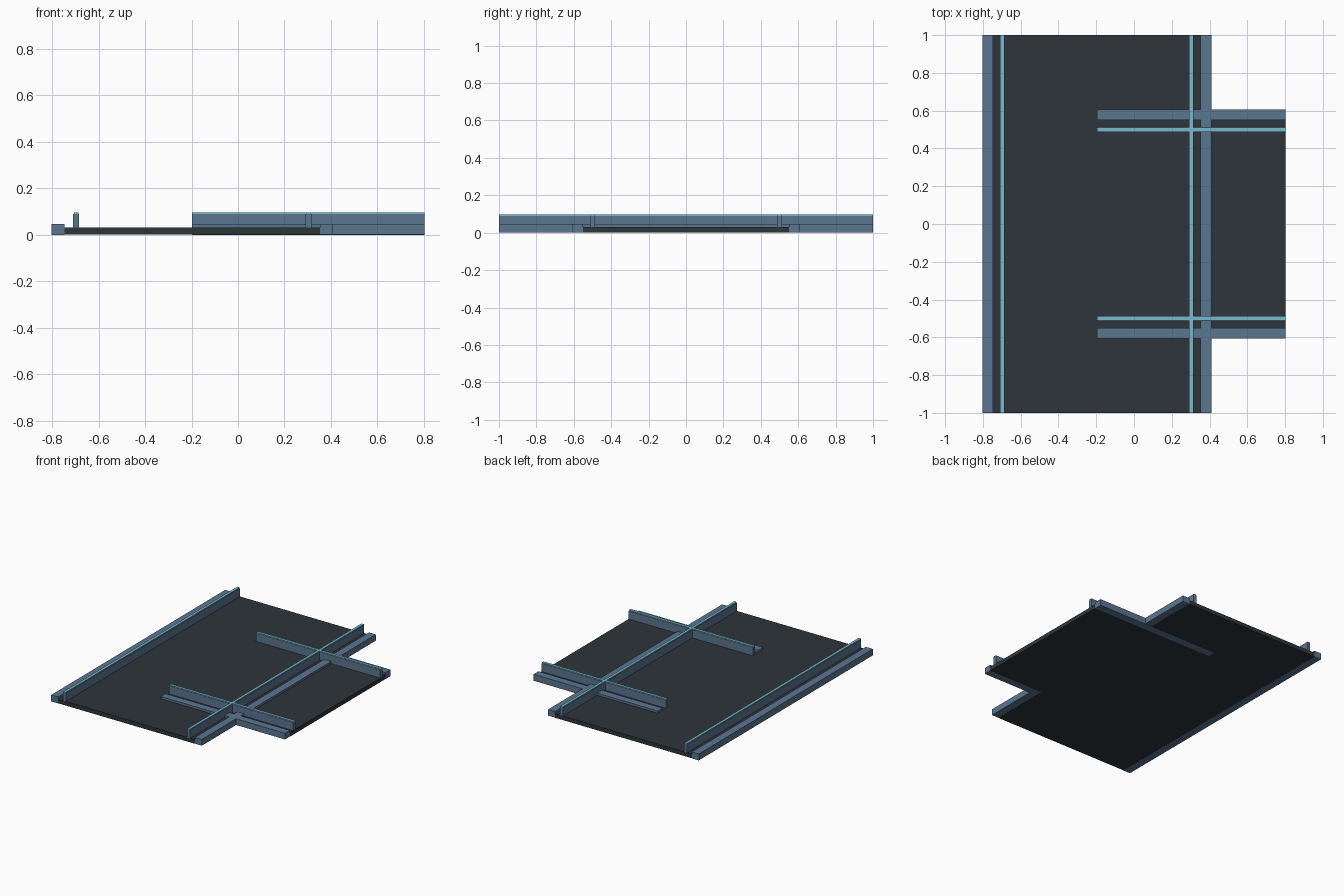
import bpy

cube = bpy.data.objects.get("Cube")
if cube:
    bpy.data.objects.remove(cube, do_unlink=True)


def material(name, rgb):
    mat = bpy.data.materials.new(name)
    mat.use_nodes = True
    mat.diffuse_color = (*rgb, 1)
    mat.node_tree.nodes["Principled BSDF"].inputs["Base Color"].default_value = (*rgb, 1)
    return mat


DARK = material("dark deck", (0.027, 0.035, 0.042))
STEEL = material("blue steel", (0.105, 0.18, 0.28))
GLOW = material("cyan light", (0.18, 0.50, 0.62))


def box(name, x, y, z, mat):
    """Box spanning the (low, high) pairs x, y and z."""
    spans = (x, y, z)
    bpy.ops.mesh.primitive_cube_add(size=1, location=[(a + b) / 2 for a, b in spans])
    obj = bpy.context.object
    obj.name = name
    obj.scale = [b - a for a, b in spans]
    bpy.ops.object.transform_apply(location=False, rotation=False, scale=True)
    obj.data.materials.append(mat)
    return obj


AXIS = -0.197            # centre line of the main corridor
END = 0.803              # open end of the side branch
INNER, OUTER = 0.55, 0.606
DECK, CURB, RAIL, TOP = 0.031, 0.047, 0.09, 0.096
LIFT = 0.001             # keeps overlapping undersides apart


def around(centre, half):
    return (centre - half, centre + half)


# Floor slabs
full = (-1, 1)
box("main_deck", around(AXIS, INNER), full, (LIFT, DECK), DARK)
box("branch_deck", (AXIS + INNER, END), (-INNER, INNER), (LIFT, DECK), DARK)

# Curbs, rails and light strips along both edges of each corridor
for side, sign in (("right", -1), ("left", 1)):
    low, high = sorted((sign * INNER, sign * OUTER))
    base = 0 if sign < 0 else 2 * LIFT
    box(f"main_{side}_curb", (AXIS + low, AXIS + high), full, (base, CURB), STEEL)
    line = AXIS + sign * 0.5
    box(f"main_{side}_rail", around(line, 0.0125), full, (DECK, RAIL), STEEL)
    box(f"main_{side}_light", around(line, 0.0095), full, (RAIL, TOP), GLOW)

for side, sign in (("front", -1), ("back", 1)):
    low, high = sorted((sign * INNER, sign * OUTER))
    base = 0 if sign > 0 else 2 * LIFT
    length = (AXIS, END)
    box(f"branch_{side}_curb", length, (low, high), (base, CURB), STEEL)
    line = sign * 0.5
    box(f"branch_{side}_rail", length, around(line, 0.0125), (DECK, RAIL), STEEL)
    box(f"branch_{side}_light", length, around(line, 0.0095), (RAIL, TOP), GLOW)
